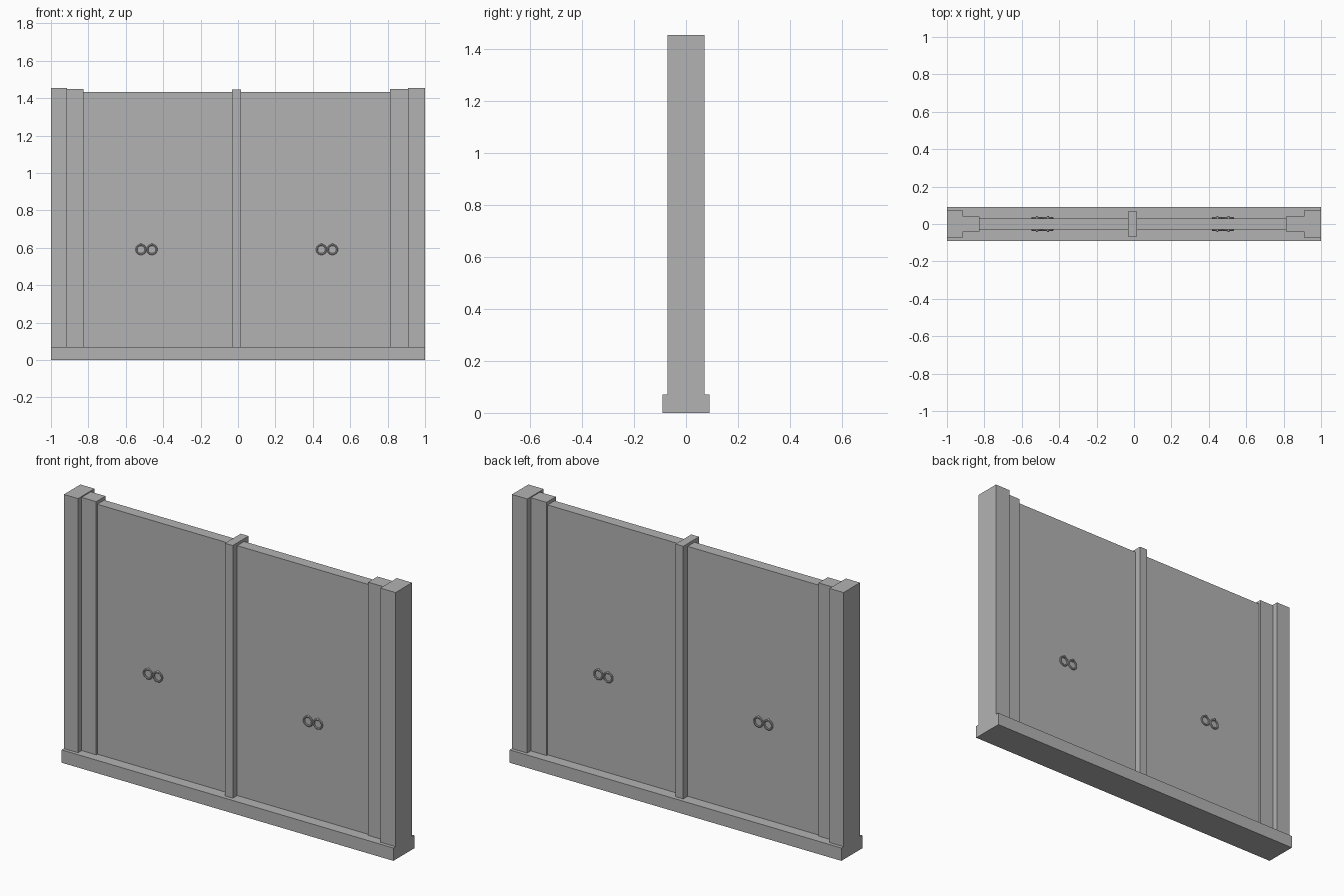
import bpy
import math

cube = bpy.data.objects.get("Cube")
if cube:
    bpy.data.objects.remove(cube, do_unlink=True)

# One plain grey for everything
grey = bpy.data.materials.new("plain grey")
grey.use_nodes = True
colour = (0.45, 0.45, 0.45, 1)
grey.diffuse_color = colour
grey.node_tree.nodes["Principled BSDF"].inputs["Base Color"].default_value = colour


def finish(name):
    ob = bpy.context.object
    ob.name = name
    ob.data.materials.clear()
    ob.data.materials.append(grey)
    return ob


def box(name, x0, x1, half_depth, z0, z1):
    bpy.ops.mesh.primitive_cube_add(size=1, location=((x0 + x1) / 2, 0, (z0 + z1) / 2))
    ob = finish(name)
    ob.scale = (x1 - x0, 2 * half_depth, z1 - z0)
    bpy.ops.object.transform_apply(location=False, rotation=False, scale=True)
    return ob


BASE = 0.07

# Sill and stepped posts
box("base_sill", -1, 1, 0.09, 0, BASE)
box("right_outer_post", -1, -0.915, 0.071, BASE, 1.455)
box("right_inner_post", -0.915, -0.827, 0.04, BASE, 1.45)
box("left_inner_post", 0.813, 0.908, 0.04, BASE, 1.45)
box("left_outer_post", 0.908, 1, 0.071, BASE, 1.455)
box("centre_post", -0.031, 0.016, 0.068, BASE, 1.447)

# Door panels
box("right_door_panel", -0.827, -0.031, 0.03, BASE, 1.432)
box("left_door_panel", 0.016, 0.813, 0.03, BASE, 1.432)


# Ring handles hanging from small studs, on both faces of the doors
def ring_handle(x, side, name):
    z = 0.591
    bpy.ops.mesh.primitive_torus_add(
        location=(x, side * 0.033, z), rotation=(math.pi / 2, 0, 0),
        major_radius=0.0245, minor_radius=0.0048,
        major_segments=32, minor_segments=10)
    finish(name + "_ring")
    bpy.ops.object.shade_smooth_by_angle()
    bpy.ops.mesh.primitive_cone_add(
        vertices=12, radius1=0.007, radius2=0.004, depth=0.015,
        location=(x, side * 0.0355, z + 0.026),
        rotation=(-side * math.pi / 2, 0, 0))
    finish(name + "_stud")
    bpy.ops.object.shade_smooth_by_angle()


for side, face in ((-1, "front"), (1, "back")):
    for i, x in enumerate((-0.519, -0.46, 0.446, 0.505)):
        ring_handle(x, side, f"{face}_handle_{i + 1}")
